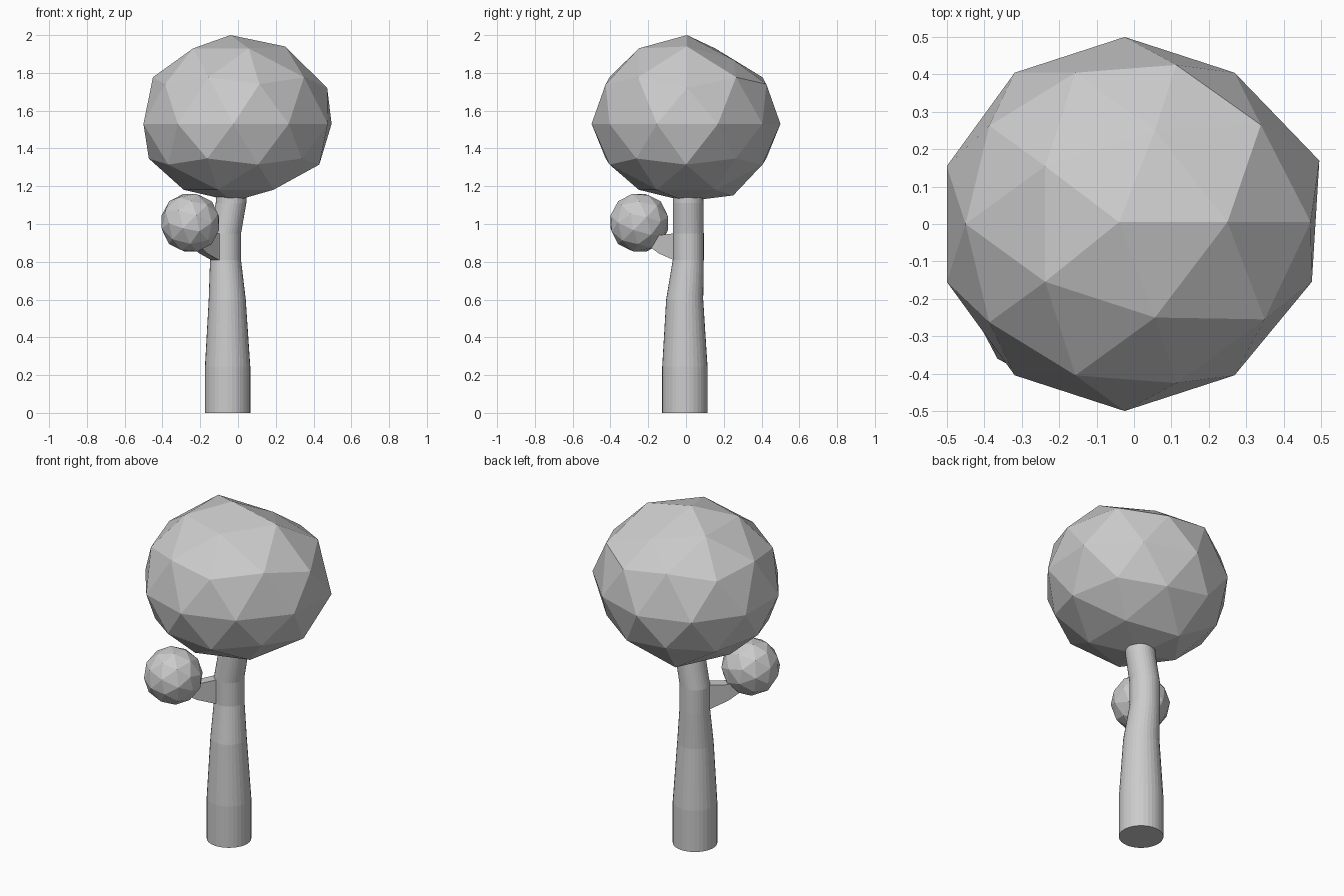
import bpy, bmesh, math
from mathutils import Vector, Matrix

if "Cube" in bpy.data.objects:
    bpy.data.objects.remove(bpy.data.objects["Cube"])


def finish(name, bm, smooth=False):
    bmesh.ops.recalc_face_normals(bm, faces=bm.faces[:])
    me = bpy.data.meshes.new(name)
    bm.to_mesh(me)
    bm.free()
    ob = bpy.data.objects.new(name, me)
    bpy.context.collection.objects.link(ob)
    for p in me.polygons:
        p.use_smooth = smooth and len(p.vertices) == 4
    return ob


def loft(name, rings, smooth=False):
    """Skin a list of point rings and cap both ends."""
    bm = bmesh.new()
    loops = [[bm.verts.new(p) for p in r] for r in rings]
    n = len(loops[0])
    for a, b in zip(loops, loops[1:]):
        for i in range(n):
            j = (i + 1) % n
            bm.faces.new((a[i], a[j], b[j], b[i]))
    bm.faces.new(loops[0])
    bm.faces.new(loops[-1])
    return finish(name, bm, smooth)


# Trunk: bent, tapering stack of round rings (x, y, z, radius)
sections = [(-.055, -.006, 0, .12), (-.055, -.006, .245, .12),
            (-.057, -.007, .6, .098), (-.066, .012, .81, .082),
            (-.066, .012, .95, .082), (-.037, .011, 1.11, .081),
            (-.035, .011, 1.16, .08)]
N = 32
loft("trunk", [[(x + r * math.cos(math.tau * i / N), y + r * math.sin(math.tau * i / N), z)
                for i in range(N)] for x, y, z, r in sections])

# Branch: square stub angled out of the trunk (x, y, z low, z high, half width)
side = Vector((.707, -.707, 0))
stub = [(-.09, -.013, .81, .95, .029), (-.123, -.046, .81, .95, .029),
        (-.185, -.125, .845, .94, .029), (-.24, -.2, .9, .98, .028)]
loft("branch", [[Vector((x, y, z)) + side * s
                 for z, s in ((lo, -w), (lo, w), (hi, w), (hi, -w))]
                for x, y, lo, hi, w in stub])

# Small leaf ball at the branch end
bm = bmesh.new()
bmesh.ops.create_icosphere(bm, subdivisions=2, radius=.16,
                           matrix=Matrix.Translation((-.252, -.247, 1.007))
                           @ Matrix.Rotation(math.radians(45), 4, 'Z')
                           @ Matrix.Rotation(math.radians(25), 4, 'Y'))
finish("small_foliage", bm)

# Main crown: faceted ball, flatter below, with a few vertices pulled
bm = bmesh.new()
bmesh.ops.create_icosphere(bm, subdivisions=2, radius=1)
pulls = [((.894, 0, .447), (.05, .005, -.02)),
         ((.951, .309, 0), (.045, .015, 0)),
         ((.951, -.309, 0), (.025, 0, 0)),
         ((.85, 0, -.526), (.03, 0, 0)),
         ((.688, -.5, .526), (.03, -.005, 0)),
         ((.688, .5, .526), (.02, .015, 0)),
         ((.526, 0, .85), (.012, .005, .01)),
         ((.162, .5, .85), (0, 0, -.06)),
         ((-.162, .5, -.85), (0, 0, -.03)),
         ((0, 0, 1), (-.015, .005, 0))]
moves = [(min(bm.verts, key=lambda v: (v.co - Vector(p)).length), Vector(d)) for p, d in pulls]
for v in bm.verts:
    v.co = Vector((v.co.x * .5 - .025, v.co.y * .5,
                   1.53 + v.co.z * (.47 if v.co.z > 0 else .41)))
for v, d in moves:
    v.co += d
finish("crown", bm)
